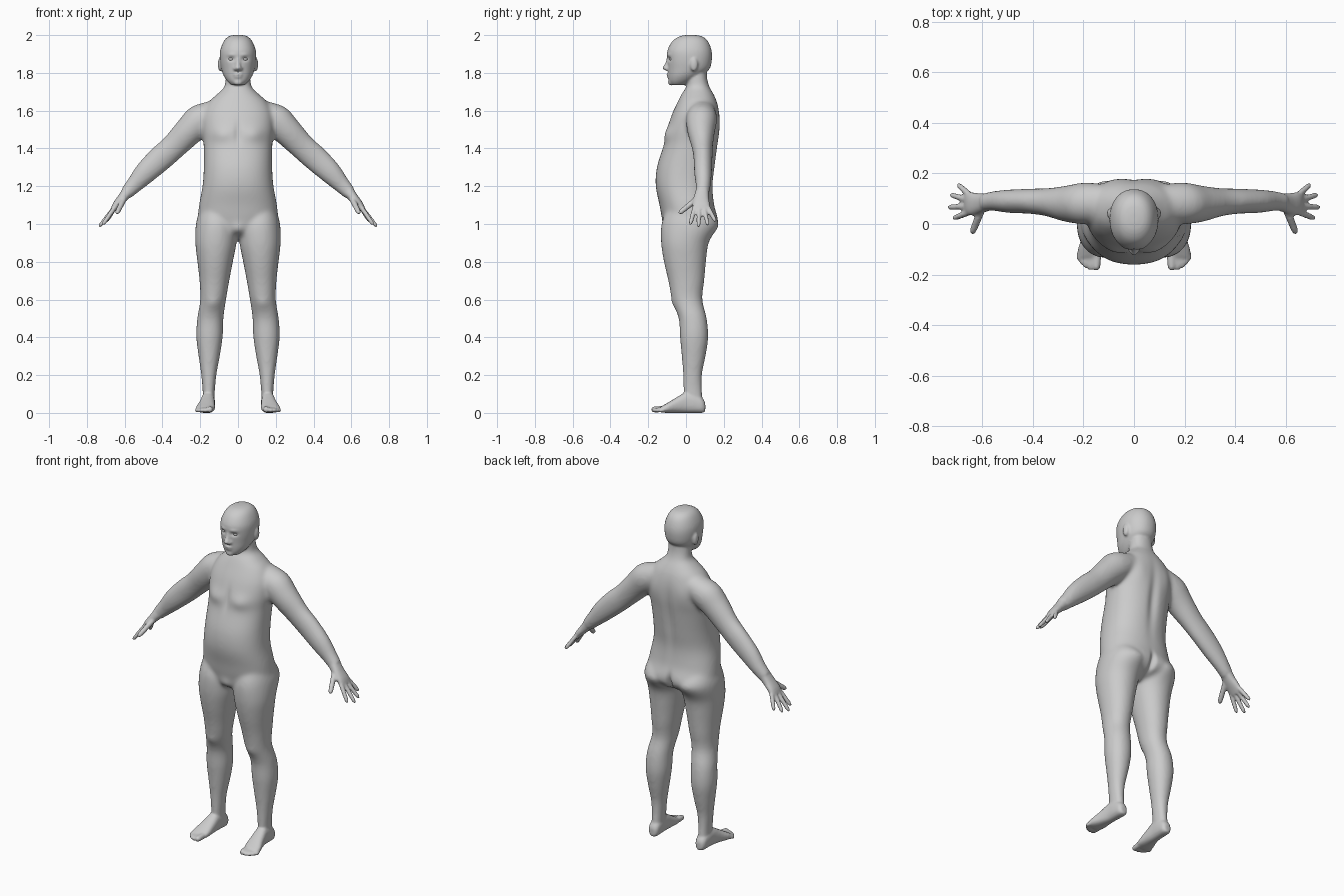
import bpy, bmesh
from math import sin, cos, pi, exp, copysign
from mathutils import Vector, Matrix

X, Y, Z = Vector((1, 0, 0)), Vector((0, 1, 0)), Vector((0, 0, 1))
BOTH = (1, -1)


def spline(p0, p1, p2, p3, t):
    return [0.5 * (2*b + (c-a)*t + (2*a-5*b+4*c-d)*t*t + (3*b-a-3*c+d)*t**3)
            for a, b, c, d in zip(p0, p1, p2, p3)]


def loft(bm, secs, u=X, v=Y, sides=(1,), power=2.0, n=32, sub=4):
    """Smooth skin through sections (x, y, z, radius_u, radius_v)."""
    path = []
    for i in range(len(secs) - 1):
        q = [secs[max(i-1, 0)], secs[i], secs[i+1], secs[min(i+2, len(secs)-1)]]
        path += [spline(*q, k / sub) for k in range(sub)]
    path.append(secs[-1])
    for s in sides:
        rings = []
        for x, y, z, ru, rv in path:
            ring = []
            for k in range(n):
                a = 2 * pi * k / n
                cu = copysign(abs(cos(a)) ** (2 / power), cos(a)) * max(ru, .002)
                cv = copysign(abs(sin(a)) ** (2 / power), sin(a)) * max(rv, .002)
                p = Vector((x, y, z)) + u * cu + v * cv
                ring.append(bm.verts.new((p.x * s, p.y, p.z)))
            rings.append(ring)
        faces = [bm.faces.new(rings[0]), bm.faces.new(rings[-1])]
        for a, b in zip(rings, rings[1:]):
            faces += [bm.faces.new((a[k], a[(k+1) % n], b[(k+1) % n], b[k])) for k in range(n)]
        bmesh.ops.recalc_face_normals(bm, faces=faces)


def stack(bm, rows, **kw):
    """Horizontal sections given as (z, y_front, y_back, x_min, x_max)."""
    loft(bm, [((a+b)/2, (f+k)/2, z, (b-a)/2, (k-f)/2) for z, f, k, a, b in rows], **kw)


def digit(bm, a, b, r):
    """Rounded finger or toe from a to b."""
    a, b = Vector(a), Vector(b)
    d = (b - a).normalized()
    u = d.orthogonal().normalized()
    secs = [(*a.lerp(b, t), r*k, r*k) for t, k in
            ((0, 1.05), (.4, 1.05), (.7, 1), (.88, .9), (.97, .6), (1, .25))]
    loft(bm, secs, u, d.cross(u), BOTH, n=14, sub=3)


def ball(bm, centre, radii, sides=(1,)):
    for s in sides:
        m = Matrix.Translation((centre[0]*s, centre[1], centre[2])) @ Matrix.Diagonal((*radii, 1))
        bmesh.ops.create_uvsphere(bm, u_segments=24, v_segments=16, radius=1, matrix=m)


def fuse(name, bm, voxel, smooth):
    """Merge overlapping parts into one continuous skin."""
    me = bpy.data.meshes.new(name)
    bm.to_mesh(me)
    bm.free()
    ob = bpy.data.objects.new(name, me)
    bpy.context.collection.objects.link(ob)
    m = ob.modifiers.new("fuse", 'REMESH')
    m.mode, m.voxel_size = 'VOXEL', voxel
    m = ob.modifiers.new("smooth", 'SMOOTH')
    m.factor, m.iterations = .5, smooth
    dg = bpy.context.evaluated_depsgraph_get()
    out = bpy.data.meshes.new_from_object(ob.evaluated_get(dg))
    ob.modifiers.clear()
    ob.data = out
    return ob


core = bmesh.new()
# torso and neck
stack(core, [(z, f, b, -w, w) for z, f, b, w in (
    (.925, -.05, .06, .06), (.96, -.105, .14, .17), (1.02, -.125, .168, .21),
    (1.1, -.14, .15, .206), (1.2, -.16, .142, .188), (1.3, -.154, .154, .181),
    (1.42, -.118, .17, .182), (1.5, -.102, .179, .19), (1.58, -.075, .178, .186),
    (1.645, -.045, .165, .155), (1.69, -.022, .145, .108), (1.725, .0, .125, .073),
    (1.77, .002, .112, .066), (1.82, .0, .11, .064))], power=2.25, n=48)
# legs
stack(core, [(1.08, -.10, .12, .03, .2), (1.0, -.13, .165, .003, .223), (.9, -.132, .12, .008, .226),
             (.8, -.117, .106, .027, .215), (.7, -.094, .097, .046, .204), (.6, -.074, .087, .063, .2),
             (.5, -.039, .11, .077, .216), (.4, -.032, .118, .081, .221), (.3, -.023, .104, .096, .209),
             (.2, -.016, .085, .114, .195), (.1, -.014, .087, .123, .187), (.03, -.005, .098, .124, .19)],
      sides=BOTH, power=2.1)
# arms
loft(core, [(.10, .085, 1.61, .06, .065), (.19, .082, 1.557, .085, .082), (.265, .08, 1.487, .077, .072),
            (.34, .086, 1.41, .069, .056), (.41, .09, 1.347, .068, .050), (.49, .09, 1.272, .060, .047),
            (.55, .091, 1.207, .045, .040), (.595, .086, 1.16, .036, .037)],
     Vector((.7, 0, .72)), Y, BOTH)
limbs = fuse("limbs", core, .010, 9)

skin = bmesh.new()
skin.from_mesh(limbs.data)
bpy.data.objects.remove(limbs)
# head
stack(skin, [(z, f, b, -w, w) for z, f, b, w in (
    (2.001, .005, .045, .018), (1.993, -.035, .085, .05), (1.968, -.072, .116, .075),
    (1.92, -.098, .135, .094), (1.87, -.099, .137, .096), (1.82, -.096, .124, .088),
    (1.785, -.094, .08, .076), (1.755, -.090, .035, .056), (1.735, -.078, -.01, .034))],
    power=2.15, n=40)
# ears, nose, lips, chin
ball(skin, (.094, .042, 1.845), (.013, .021, .037), BOTH)
loft(skin, [(0, -.088, 1.885, .010, .012), (0, -.097, 1.85, .012, .014),
            (0, -.106, 1.826, .017, .019), (0, -.098, 1.812, .012, .012)], n=20)
ball(skin, (.014, -.099, 1.821), (.011, .013, .010), BOTH)
ball(skin, (0, -.091, 1.792), (.026, .012, .007))
ball(skin, (0, -.089, 1.779), (.022, .012, .008))
ball(skin, (0, -.080, 1.750), (.024, .016, .016))
# palms, fingers, thumbs
loft(skin, [(.575, .088, 1.183, .033, .034), (.61, .081, 1.14, .026, .040),
            (.645, .080, 1.10, .020, .046), (.664, .081, 1.072, .013, .043)],
     Vector((.78, 0, .62)), Y, BOTH, power=2.3)
for y, tip in ((.115, (.697, .156, 1.012)), (.093, (.727, .116, .992)),
               (.070, (.736, .066, .984)), (.047, (.716, .022, .996))):
    digit(skin, (.650, y, 1.092), tip, .0118)
digit(skin, (.600, .066, 1.140), (.642, -.038, 1.055), .0145)
# feet and toes
loft(skin, [(.156, .102, .03, .018, .024), (.156, .085, .04, .031, .04), (.157, .045, .052, .035, .052),
            (.159, 0, .055, .036, .055), (.164, -.05, .041, .042, .041),
            (.172, -.10, .026, .050, .026), (.176, -.132, .018, .046, .016)],
     X, Z, BOTH, power=2.4)
for x, tx, ty, r in ((.145, .150, -.184, .0165), (.167, .174, -.183, .0125), (.183, .193, -.174, .012),
                     (.198, .208, -.160, .0115), (.210, .221, -.142, .011)):
    digit(skin, (x, -.10, .022), (tx, ty, r), r)
body = fuse("body", skin, .0064, 4)

# soft sculpting: (centre, spread, push along y)
dents = [((.036, -.095, 1.873), (.017, .04, .010), .011),    # eye sockets
         ((.036, -.098, 1.896), (.022, .04, .008), -.004),   # brows
         ((.085, -.10, 1.475), (.055, .06, .040), -.012),    # chest
         ((0, -.10, 1.48), (.018, .06, .06), .008),          # breastbone
         ((0, .17, 1.38), (.028, .06, .17), -.013),          # spine
         ((.10, .17, 1.54), (.05, .05, .07), .006),          # shoulder blades
         ((0, .16, .99), (.016, .07, .05), -.022),           # buttock cleft
         ((.09, .16, .995), (.06, .06, .045), .010),         # buttocks
         ((0, -.11, .97), (.035, .05, .035), -.010),         # groin
         ((.13, -.07, .58), (.035, .04, .035), -.006)]       # knees
for v in body.data.vertices:
    p, push = v.co.copy(), 0
    for c, r, amount in dents:
        q = ((abs(p.x)-c[0])/r[0], (p.y-c[1])/r[1], (p.z-c[2])/r[2])
        d = q[0]**2 + q[1]**2 + q[2]**2
        if d < 9:
            push += amount * exp(-d)
    v.co.y += push
    v.co.z = max(v.co.z, 0)
body.data.polygons.foreach_set("use_smooth", [True] * len(body.data.polygons))

# eyes
eb = bmesh.new()
ball(eb, (.036, -.072, 1.873), (.016, .016, .011), BOTH)
em = bpy.data.meshes.new("eyes")
eb.to_mesh(em)
eb.free()
em.polygons.foreach_set("use_smooth", [True] * len(em.polygons))
bpy.context.collection.objects.link(bpy.data.objects.new("eyes", em))
